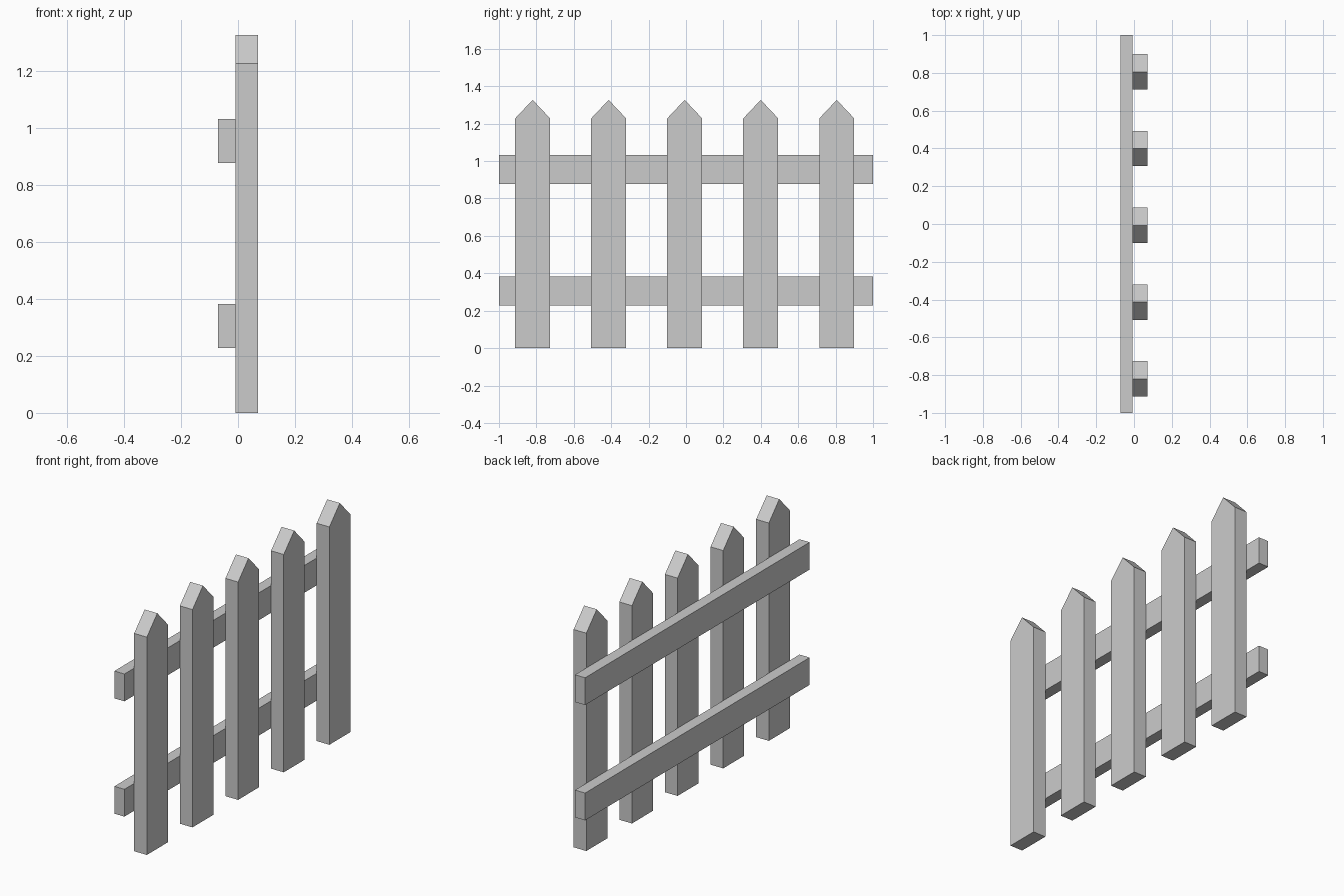
import bpy

if "Cube" in bpy.data.objects:
    bpy.data.objects.remove(bpy.data.objects["Cube"])


def extrude_profile(name, profile, x0, x1):
    """Solid made by sweeping a counter-clockwise (y, z) outline from x0 to x1."""
    n = len(profile)
    verts = [(x, y, z) for x in (x0, x1) for y, z in profile]
    faces = [tuple(reversed(range(n))), tuple(range(n, 2 * n))]
    faces += [(i, (i + 1) % n, (i + 1) % n + n, i + n) for i in range(n)]
    mesh = bpy.data.meshes.new(name)
    mesh.from_pydata(verts, [], faces)
    obj = bpy.data.objects.new(name, mesh)
    bpy.context.collection.objects.link(obj)
    return obj


BACK, JOINT, FRONT = -0.071, -0.008, 0.071

# Five pointed pickets
HALF, SHOULDER, TIP = 0.0935, 1.228, 1.327
for i in range(5):
    c = -0.007 + (i - 2) * 0.4065
    outline = [(c - HALF, 0), (c + HALF, 0), (c + HALF, SHOULDER),
               (c, TIP), (c - HALF, SHOULDER)]
    extrude_profile(f"picket_{i + 1}", outline, JOINT, FRONT)

# Two horizontal rails behind the pickets
for name, z0 in (("lower_rail", 0.228), ("upper_rail", 0.878)):
    z1 = z0 + 0.154
    extrude_profile(name, [(-1, z0), (1, z0), (1, z1), (-1, z1)], BACK, JOINT)
